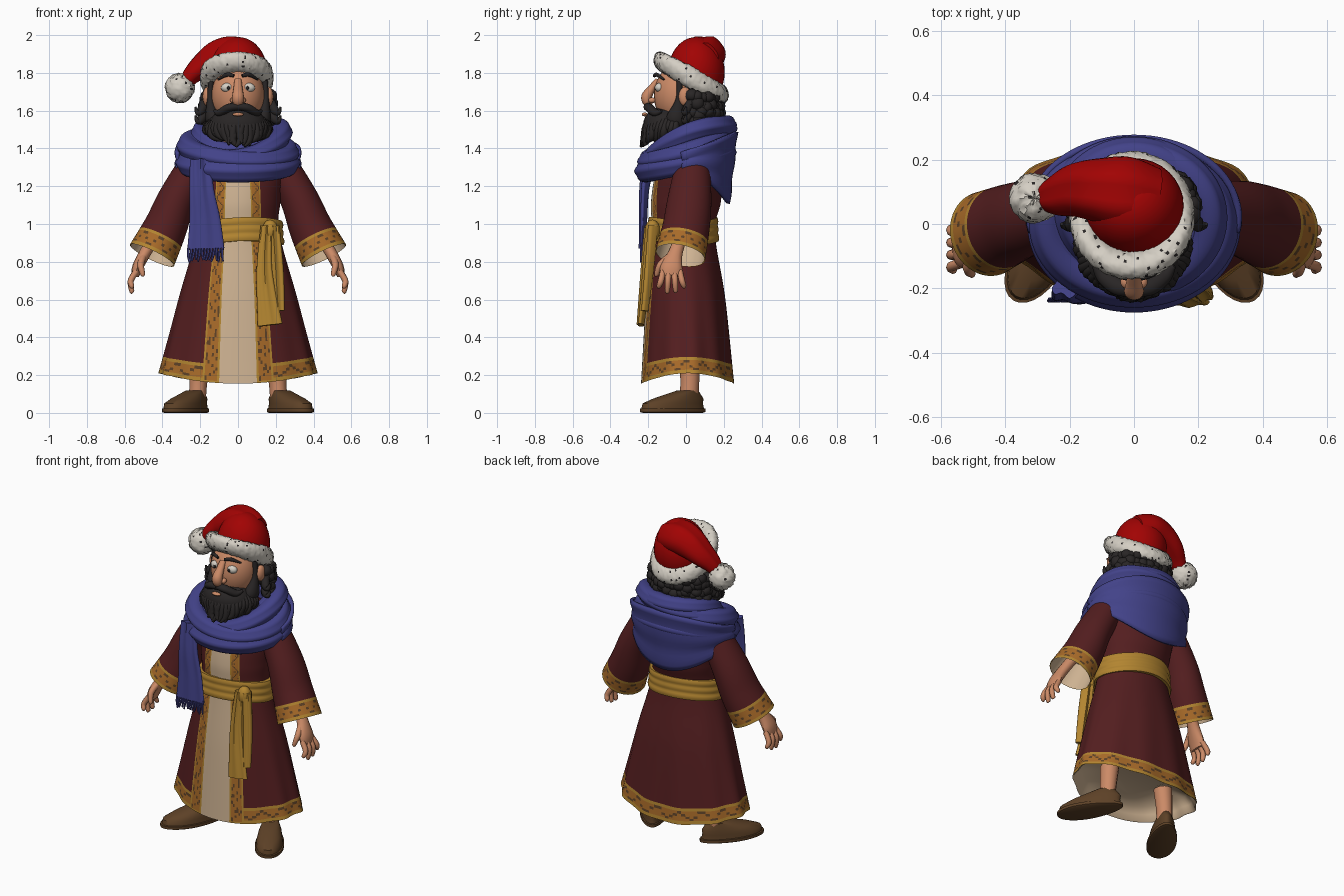
import bpy, bmesh, math, random
from mathutils import Vector
from math import sin, cos, pi

if "Cube" in bpy.data.objects:
    bpy.data.objects.remove(bpy.data.objects["Cube"])

random.seed(4)
COLORS = {
    "maroon": (0.088, 0.013, 0.014), "blue": (0.055, 0.055, 0.25), "gold": (0.45, 0.235, 0.03),
    "trim": (0.39, 0.145, 0.022), "cream": (0.62, 0.45, 0.29), "skin": (0.60, 0.255, 0.135),
    "charcoal": (0.022, 0.019, 0.019), "red": (0.36, 0.001, 0.001),
    "fur_white": (0.66, 0.62, 0.55), "brown": (0.11, 0.053, 0.02)}
MATS = {}
for key, c in COLORS.items():
    MATS[key] = bpy.data.materials.new(key)
    MATS[key].diffuse_color = (*c, 1)


def finish(name, bm, mats):
    bmesh.ops.recalc_face_normals(bm, faces=bm.faces)
    me = bpy.data.meshes.new(name)
    bm.to_mesh(me)
    bm.free()
    for m in mats:
        me.materials.append(MATS[m])
    for p in me.polygons:
        p.use_smooth = True
    ob = bpy.data.objects.new(name, me)
    bpy.context.collection.objects.link(ob)
    me.set_sharp_from_angle(angle=math.radians(50))
    return ob


def skin(name, rows, mats, rule=None, wrap=True, loop=False, caps=(True, True)):
    """Surface through rows of points; rule(row, column) picks the material."""
    bm = bmesh.new()
    vs = [[bm.verts.new(p) for p in r] for r in rows]
    nr, nc = len(rows), len(rows[0])
    for i in range(nr if loop else nr - 1):
        for j in range(nc if wrap else nc - 1):
            a, b, k = vs[i], vs[(i + 1) % nr], (j + 1) % nc
            f = bm.faces.new((a[j], a[k], b[k], b[j]))
            if rule:
                f.material_index = rule(i, j)
    if wrap and not loop:
        for end, r in zip(caps, (vs[0], vs[-1])):
            if end:
                bm.faces.new(r)
    return finish(name, bm, mats)


def spline(pts, steps, loop=False):
    """Catmull-Rom through tuples of any length."""
    n, out = len(pts), []
    for i in range(n if loop else n - 1):
        g = lambda k: pts[k % n] if loop else pts[min(max(k, 0), n - 1)]
        for s in range(steps):
            t = s / steps
            out.append([0.5 * (2 * b + (c - a) * t + (2 * a - 5 * b + 4 * c - d) * t * t
                               + (3 * b - a - 3 * c + d) * t ** 3)
                        for a, b, c, d in zip(g(i - 1), g(i), g(i + 1), g(i + 2))])
    return out if loop else out + [list(pts[-1])]


def tube(name, pts, mats, ref=(1, 0, 0), seg=12, steps=6, loop=False, rough=0, folds=0, side=1, **kw):
    """Sweep of an ellipse; each point is x, y, z, half width along ref, half depth."""
    path = spline([(p[0] * side, *p[1:]) for p in pts], steps, loop)
    n, rows = len(path), []
    for i, p in enumerate(path):
        a = path[(i - 1) % n if loop else max(i - 1, 0)]
        b = path[(i + 1) % n if loop else min(i + 1, n - 1)]
        t = (Vector(b[:3]) - Vector(a[:3])).normalized()
        s = Vector(ref)
        s = (s - t * s.dot(t)).normalized()
        m = t.cross(s)
        row = []
        for j in range(seg):
            u = 2 * pi * j / seg
            k = 1 + random.uniform(-rough, rough)
            row.append(Vector(p[:3]) + s * p[3] * cos(u) * k
                       + m * p[4] * k * (sin(u) + folds * cos(7 * cos(u))))
        rows.append(row)
    return skin(name, rows, mats, loop=loop, **kw)


def ball(name, loc, rad, mats, rough=0, u=20, v=14, fleck=0):
    bm = bmesh.new()
    bmesh.ops.create_uvsphere(bm, u_segments=u, v_segments=v, radius=1)
    for w in bm.verts:
        k = 1 + random.uniform(-rough, rough)
        w.co = Vector([l + r * c * k for l, r, c in zip(loc, rad, w.co)])
    for f in bm.faces:
        f.material_index = int(random.random() < fleck)
    return finish(name, bm, mats)


# Robe: cream centre panel, trimmed opening, flared skirt and decorated hem
keys = [(.155, .425, .25, .012, .10, .19), (.6, .315, .212, .0, .087, .158),
        (.95, .22, .168, -.015, .07, .125), (1.12, .225, .185, 0, .068, .12),
        (1.3, .25, .175, .02, .055, .11), (1.4, .2, .14, .03, .03, .08), (1.47, .08, .08, .03, .01, .03)]
rings, rows = spline(keys, 24), []
for z, rx, ry, cy, w1, w2 in rings:
    a1, a2 = math.asin(w1 / rx), math.asin(w2 / rx)
    angs = [-a2 + (a2 - a1) * k / 8 for k in range(8)] + [-a1 + 2 * a1 * k / 10 for k in range(10)]
    angs += [a1 + (a2 - a1) * k / 8 for k in range(8)]
    angs += [a2 + (2 * pi - 2 * a2) * k / 80 for k in range(80)]
    fall, row = max(0, 1 - (z - .155) / .75), []
    for j, a in enumerate(angs):
        k = 1 + (.02 * fall * (cos(11 * a) - 1) * min(1, (j - 26) / 8, (106 - j) / 8) if j > 26 else 0)
        row.append((rx * sin(a) * k, cy - ry * cos(a) * k, z + .055 * fall ** 2 * sin(a) ** 2))
    rows.append(row)


def robe_rule(i, j):
    if 8 <= j < 18:
        return 1
    if j < 26:
        c = j if j < 8 else j - 18
        if c in (0, 7) or i == 0:
            return 3
        return 4 if c == round(3.5 + 2.4 * sin(rings[i][0] * 65)) or random.random() < .05 else 2
    if i < 7:
        return 3 if i in (0, 1, 6) else 4 if i == round(3.5 + 1.5 * sin(j * 1.1)) else 2
    return 0


skin("robe", rows, ["maroon", "cream", "trim", "gold", "brown"], robe_rule, caps=(False, True))
skin("robe_lining", [[(x * k, y * k, z + d) for x, y, z in rows[0]]
                     for k, d in ((1, 0), (.975, .004), (.93, .04), (.84, .08), (.5, .1))],
     ["cream"], caps=(False, True))

# Sash with stacked folds, a knot and two hanging ends
rows = []
for i in range(17):
    v = i / 16
    k = 1.05 + .03 * abs(sin(3 * pi * v)) + .04 * (1 - v) ** 2
    rows.append([(.222 * k * sin(a), -.015 - .172 * k * cos(a), .9 + .125 * v + .012 * sin(a * 2 + 1))
                 for a in [2 * pi * j / 64 for j in range(64)]])
skin("sash", rows, ["gold"])
ball("sash_knot", (.17, -.178, .965), (.042, .04, .058), ["gold"])
tube("sash_end_long", [(.15, -.19, .99, .03, .025), (.14, -.212, .75, .042, .024), (.17, -.24, .465, .066, .018)],
     ["gold"], seg=28, folds=.2)
tube("sash_end_short", [(.185, -.18, .99, .035, .028), (.2, -.2, .75, .042, .026), (.213, -.222, .54, .034, .02)],
     ["gold"], seg=28, folds=.2)

# Sleeves, hands, legs and shoes on both sides
arm = [(.2, .04, 1.36, .085, .085), (.32, .02, 1.14, .10, .115), (.385, 0, .98, .115, .125), (.455, -.03, .835, .13, .134)]


def sleeve_rule(i, j):
    if i < 28:
        return 0
    return 2 if i in (28, 34, 35) else 3 if i == round(31 + 2 * sin(j * pi / 3)) else 1


SHOE = [(0, .18, .076), (.005, .198, .083), (.022, .198, .083), (.024, .188, .076), (.05, .182, .073),
        (.075, .152, .066), (.1, .1, .053), (.118, .062, .044)]
for s, tag in ((1, "left"), (-1, "right")):
    tube(tag + "_sleeve", arm, ["maroon", "trim", "gold", "brown"], seg=48, steps=12, side=s,
         rule=sleeve_rule, caps=(True, False))
    tube(tag + "_sleeve_lining", [(*p[:3], p[3] * .97, p[4] * .97) for p in arm[2:]], ["cream"], seg=32,
         side=s, caps=(True, False))
    tube(tag + "_palm", [(.43, -.02, .95, .035, .032), (.49, -.055, .85, .038, .031), (.53, -.077, .775, .058, .029),
                         (.545, -.077, .725, .053, .021)], ["skin"], (0, 1, 0), side=s)
    for k in range(4):
        y, low, out = -.122 + .03 * k, (.66, .634, .638, .66)[k], (k - 1.5) * .014
        tube(f"{tag}_finger_{k}", [(.538, y, .75, .016, .016), (.568, y + out * .5, .7, .016, .016),
                                   (.562, y + out, low + .01, .013, .013), (.558, y + out, low, .005, .005)],
             ["skin"], (0, 1, 0), seg=8, steps=4, side=s)
    tube(tag + "_thumb", [(.5, -.085, .83, .018, .018), (.515, -.135, .785, .018, .018),
                          (.505, -.155, .735, .013, .013), (.503, -.156, .722, .005, .005)], ["skin"], seg=8, side=s)
    tube(tag + "_leg", [(.215, .015, .07, .045, .05), (.21, .02, .16, .047, .05), (.2, .02, .28, .055, .055)],
         ["skin"], side=s)
    rows = []
    for z, l, w in SHOE:
        back, row = -.095 * max(0, (z - .05) / .07), []
        for j in range(32):
            u = 2 * pi * j / 32
            f, g = back + l * cos(u), w * sin(u) * (1 + .18 * cos(u))
            row.append((s * (.272 + .52 * f + .854 * g), -.069 - .854 * f + .52 * g, z))
        rows.append(row)
    skin(tag + "_shoe", rows, ["brown"])

# Scarf: wrapped loops, draped back and a fringed end
for i, (rx, ry, cy, z, dz, tilt, r, lift) in enumerate([
        (.264, .205, -.003, 1.33, .05, 0, .06, -.005), (.262, .198, .003, 1.395, .065, -.02, .058, 0),
        (.232, .195, .02, 1.425, .08, .03, .052, .03), (.195, .17, .045, 1.45, .075, 0, .05, .03)]):
    loop = []
    for k in range(16):
        a = 2 * pi * k / 16
        loop.append((rx * sin(a), cy - ry * cos(a), z - dz * cos(a) + tilt * sin(a) + lift * sin(a) ** 2, r, r * 1.05))
    tube(f"scarf_wrap_{i}", loop, ["blue"], (0, 0, 1), seg=28, steps=5, loop=True, folds=.07)
rows = []
for i in range(13):
    v, row = i / 12, []
    for j in range(41):
        a = (j / 20 - 1) * 1.75
        low = 1.265 - .155 * max(0, cos(a)) ** 1.5
        k = 1 + .015 * sin(v * 14 + 2 * cos(a)) - .1 * v * max(0, cos(a))
        row.append((.312 * k * sin(a), .02 + (.235 - .02 * v) * k * cos(a),
                    1.49 + (low - 1.49) * v - .1 * (1 - v) * (1 - cos(a))))
    rows.append(row)
drape = skin("scarf_drape", rows, ["blue"], wrap=False)
solid = drape.modifiers.new("thickness", "SOLIDIFY")
solid.thickness = .02
tube("scarf_end", [(-.2, -.195, 1.34, .055, .03), (-.192, -.22, 1.18, .065, .022), (-.175, -.226, 1.02, .082, .018),
                   (-.17, -.233, .87, .098, .014)], ["blue"], seg=36, folds=.25)
for k in range(13):
    x = -.26 + .015 * k
    tube(f"fringe_{k}", [(x, -.235, .885, .007, .008), (x - .004, -.238, .84, .007, .007),
                         (x + random.uniform(-.018, .004), -.24, .795 + .02 * random.random(), .005, .005)],
         ["blue"], seg=6, steps=3)

# Head and face
ball("head", (0, -.03, 1.68), (.14, .14, .17), ["skin"], u=32, v=20)
tube("neck", [(0, -.02, 1.3, .12, .12), (0, -.03, 1.41, .088, .09), (0, .0, 1.58, .075, .08)], ["skin"], seg=20)
tube("nose", [(0, -.15, 1.765, .018, .012), (0, -.18, 1.72, .024, .02), (0, -.208, 1.675, .031, .028),
              (0, -.204, 1.642, .027, .022), (0, -.18, 1.632, .01, .01)], ["skin"])
ball("lower_lip", (0, -.218, 1.58), (.03, .016, .01), ["skin"])
for s, tag in ((1, "left"), (-1, "right")):
    ball(tag + "_nostril", (s * .026, -.18, 1.655), (.016, .02, .015), ["skin"])
    ball(tag + "_eye", (s * .056, -.14, 1.722), (.034, .024, .025), ["fur_white"])
    ball(tag + "_pupil", (s * .05, -.162, 1.72), (.008, .006, .01), ["charcoal"])
    ball(tag + "_ear", (s * .163, -.005, 1.675), (.024, .034, .05), ["skin"])
    tube(tag + "_eyebrow", [(.022, -.168, 1.785, .009, .008), (.06, -.154, 1.79, .011, .009),
                            (.105, -.116, 1.765, .005, .005)], ["charcoal"], (0, 0, 1), side=s)
    tube(tag + "_moustache", [(0, -.2, 1.622, .02, .024), (.05, -.195, 1.615, .022, .027),
                              (.095, -.16, 1.588, .02, .025), (.125, -.13, 1.6, .007, .007)],
         ["charcoal"], (0, 0, 1), side=s)
    tube(tag + "_sideburn", [(.143, -.035, 1.76, .015, .014), (.146, -.035, 1.66, .018, .02),
                             (.135, -.05, 1.57, .04, .05), (.12, -.06, 1.53, .04, .05)], ["charcoal"], side=s)

# Beard with locks fanned around the chin
ball("beard", (0, -.105, 1.525), (.15, .122, .1), ["charcoal"], u=28)
for k in range(27):
    t = (k / 13 - 1) * 1.6
    x, c, w = sin(t), cos(t), random.uniform(-.015, .015)
    low = random.uniform(-.012, .015)
    tube(f"beard_lock_{k}", [(.12 * x, -.05 - .125 * c, 1.575, .012, .012), (.163 * x, -.06 - .15 * c, 1.52, .02, .02),
                             (.15 * x + w, -.07 - .15 * c, 1.455 + low + .03 * x * x, .021, .021),
                             (.11 * x - w, -.08 - .16 * c, 1.415 + low + .05 * x * x, .006, .006)],
         ["charcoal"], seg=8, steps=4)

# Hair with curls around the sides and back
ball("hair", (0, .055, 1.67), (.165, .135, .145), ["charcoal"], u=28)
for k in range(68):
    a = (k % 17 / 8 - 1) * 1.7 + random.uniform(-.06, .06)
    h = k // 17
    z, r = 1.545 + .042 * h + random.uniform(-.012, .012), random.uniform(.03, .042)
    ball(f"curl_{k}", (.174 * sin(a), .05 + .122 * cos(a), z), (r, r, r * .9), ["charcoal"], .06, 10, 7)
for s in (1, -1):
    for z in (1.555, 1.6):
        tube("side_curl", [(.17, .03, z + .05, .025, .025), (.195, .0, z, .024, .024), (.215, -.005, z - .01, .014, .014),
                           (.225, .0, z + .02, .005, .005)], ["charcoal"], (0, 1, 0), seg=8, side=s)

# Hat: tilted fur brim, soft crown folding to one side, pompom
brim = []
for k in range(16):
    a = 2 * pi * k / 16
    brim.append((-.007 + .153 * sin(a), .027 - .155 * cos(a), 1.775 + .083 * cos(a), .055, .041))
tube("hat_brim", brim, ["fur_white", "charcoal"], (0, -.4, .9), seg=28, steps=8, loop=True, rough=.07,
     rule=lambda i, j: int(random.random() < .035))
ball("hat_crown", (0, .055, 1.805), (.155, .15, .185), ["red"], u=32, v=20)
tube("hat_fold", [(.06, .075, 1.885, .1, .08), (-.03, .095, 1.903, .115, .093), (-.11, .105, 1.885, .1, .088),
                  (-.18, .105, 1.845, .085, .068), (-.24, .09, 1.795, .065, .05), (-.29, .08, 1.735, .035, .032)],
     ["red"], (0, 1, 0), seg=28, folds=.06)
ball("pompom", (-.308, .08, 1.72), (.077, .077, .077), ["fur_white", "charcoal"], .07, 32, 22, .035)

for m in bpy.data.materials:
    if m.users and not m.is_grease_pencil:
        m.use_nodes = True
        m.node_tree.nodes["Principled BSDF"].inputs["Base Color"].default_value = m.diffuse_color
